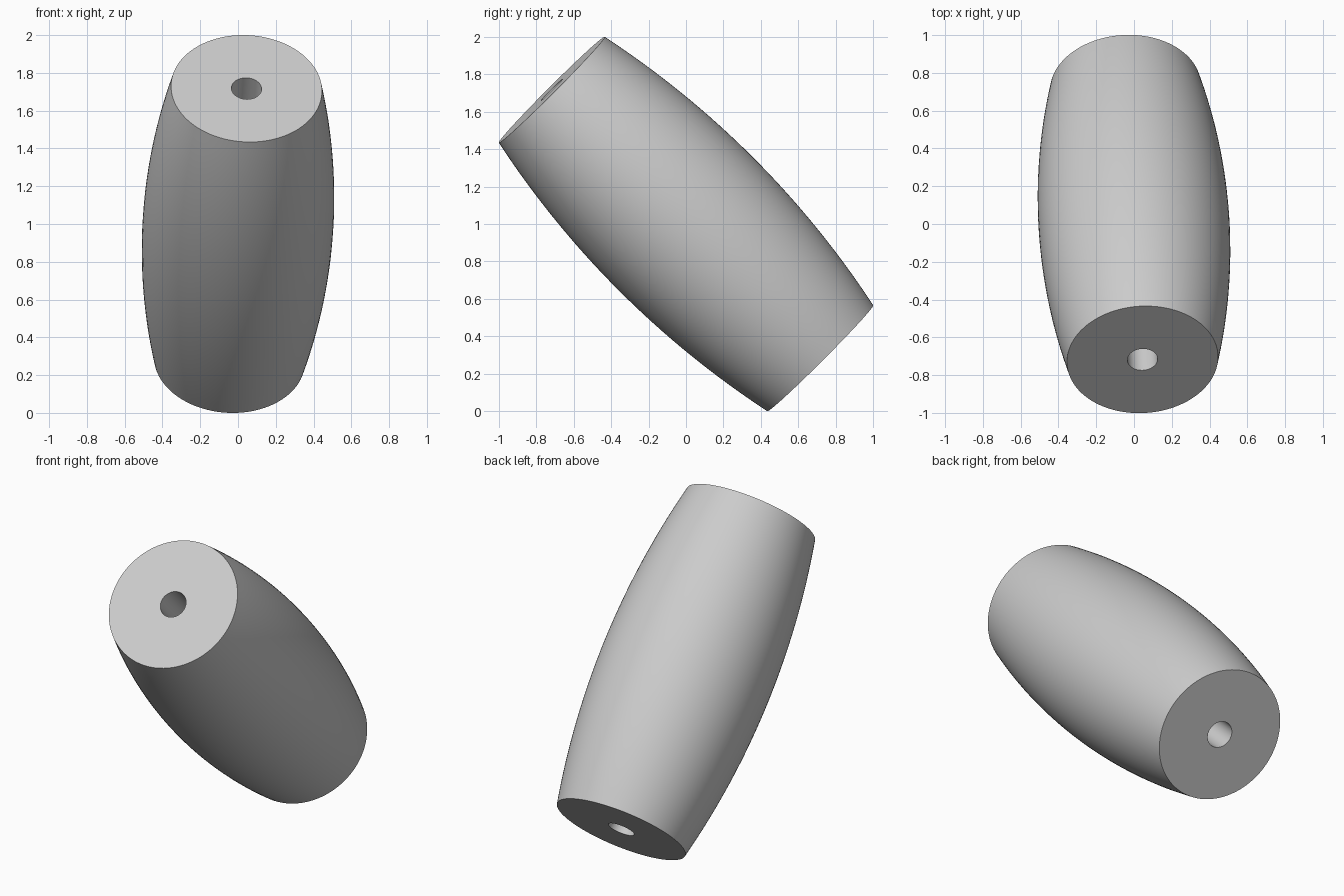
import bpy
import bmesh
import math
from mathutils import Vector

if "Cube" in bpy.data.objects:
    bpy.data.objects.remove(bpy.data.objects["Cube"], do_unlink=True)

END_RADIUS = 0.40
MID_RADIUS = 0.505
BORE_RADIUS = 0.08
SEGMENTS = 96
RINGS = 32
half_axis = Vector((0.045, -0.717, 0.717))
half_length = half_axis.length

# Plain grey material
grey = bpy.data.materials.new("plain grey")
grey.use_nodes = True
color = (0.6, 0.6, 0.6, 1)
grey.diffuse_color = color
grey.node_tree.nodes["Principled BSDF"].inputs["Base Color"].default_value = color

# Closed profile: circular-arc belly outside, straight bore inside
bulge = MID_RADIUS - END_RADIUS
arc_radius = (half_length ** 2 + bulge ** 2) / (2 * bulge)
profile = [(BORE_RADIUS, -half_length)]
for i in range(RINGS + 1):
    h = half_length * (2 * i / RINGS - 1)
    profile.append((MID_RADIUS - arc_radius + math.sqrt(arc_radius ** 2 - h ** 2), h))
profile.append((BORE_RADIUS, half_length))

# Revolve the profile around the barrel's axis
bm = bmesh.new()
verts = [bm.verts.new((r, 0, h)) for r, h in profile]
edges = [bm.edges.new((verts[i - 1], verts[i])) for i in range(len(verts))]
bmesh.ops.spin(bm, geom=verts + edges, cent=(0, 0, 0), axis=(0, 0, 1),
               angle=2 * math.pi, steps=SEGMENTS, use_duplicate=False)
bmesh.ops.remove_doubles(bm, verts=bm.verts, dist=0.0005)
bmesh.ops.recalc_face_normals(bm, faces=bm.faces)

# Lean the barrel forward, with a slight turn to its left
rotation = half_axis.to_track_quat('Z', 'Y').to_matrix().to_4x4()
bmesh.ops.transform(bm, matrix=rotation, verts=bm.verts)
bmesh.ops.translate(bm, vec=(0, 0, 1), verts=bm.verts)

mesh = bpy.data.meshes.new("barrel_bead")
bm.to_mesh(mesh)
bm.free()
mesh.materials.append(grey)
bead = bpy.data.objects.new("barrel_bead", mesh)
bpy.context.collection.objects.link(bead)

bpy.ops.object.select_all(action='DESELECT')
bead.select_set(True)
bpy.context.view_layer.objects.active = bead
bpy.ops.object.shade_smooth_by_angle(angle=math.radians(35))
